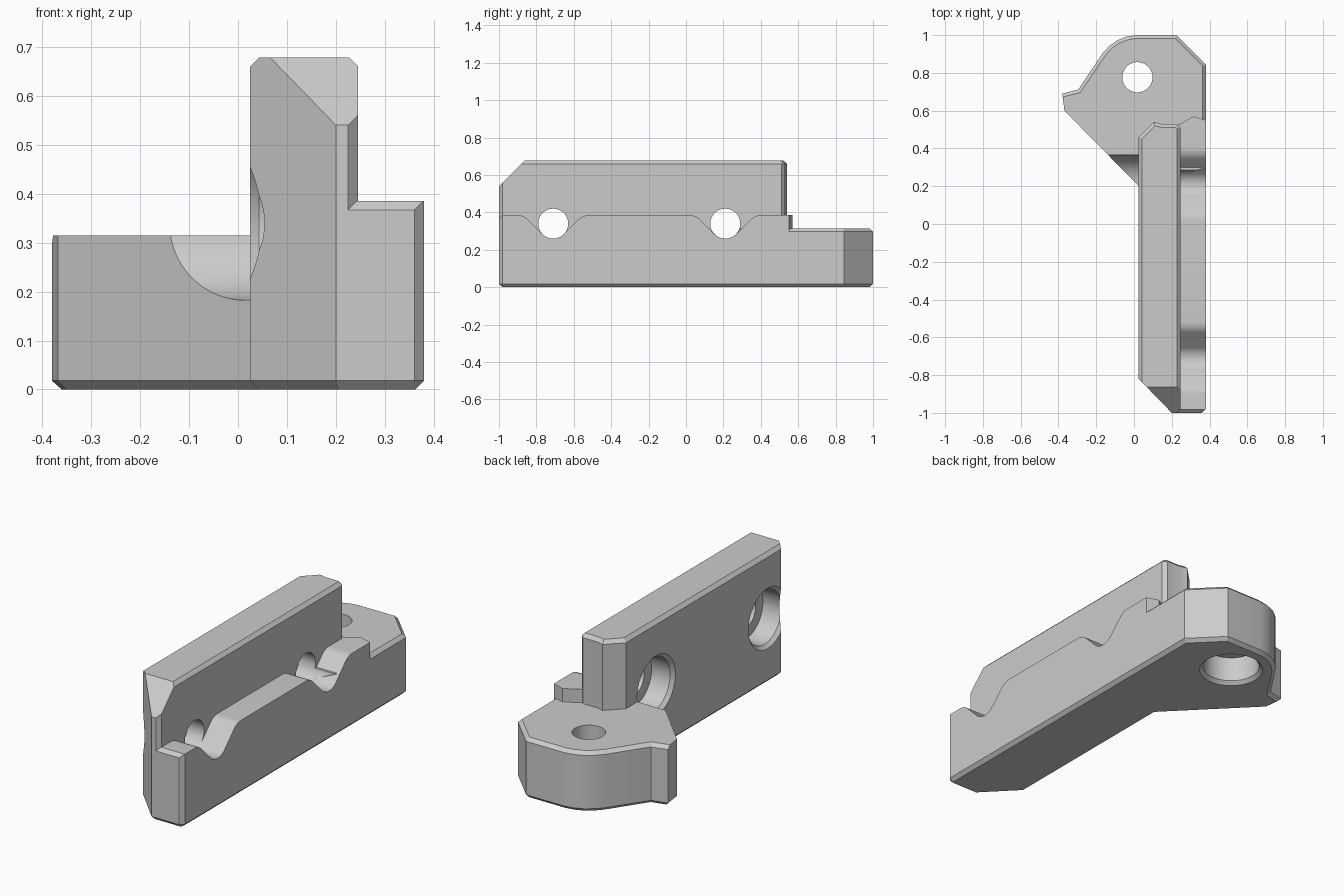
import bpy, bmesh, math
from mathutils import Vector

if "Cube" in bpy.data.objects:
    bpy.data.objects.remove(bpy.data.objects["Cube"])

grey = bpy.data.materials.new("light grey")
grey.diffuse_color = (0.6, 0.6, 0.6, 1)
grey.use_nodes = True
grey.node_tree.nodes["Principled BSDF"].inputs["Base Color"].default_value = grey.diffuse_color


def make(name, rings):
    """Solid through matching rings of 3D points."""
    bm = bmesh.new()
    vs = [[bm.verts.new(p) for p in r] for r in rings]
    n = len(vs[0])
    bm.faces.new(vs[0][::-1])
    bm.faces.new(vs[-1])
    for a, b in zip(vs, vs[1:]):
        for i in range(n):
            j = (i + 1) % n
            bm.faces.new((a[i], a[j], b[j], b[i]))
    bmesh.ops.recalc_face_normals(bm, faces=bm.faces)
    me = bpy.data.meshes.new(name)
    bm.to_mesh(me)
    bm.free()
    me.materials.append(grey)
    ob = bpy.data.objects.new(name, me)
    bpy.context.collection.objects.link(ob)
    return ob


def inset(plan, d, skip=()):
    """Move every edge of a counter-clockwise plan inward, except skipped ones."""
    n, out = len(plan), []
    lines = []
    for i in range(n):
        a, b = Vector(plan[i]), Vector(plan[(i + 1) % n])
        t = (b - a).normalized()
        nrm = Vector((-t.y, t.x))
        lines.append((nrm, nrm.dot(a) + (0 if i in skip else d)))
    for i in range(n):
        (n1, c1), (n2, c2) = lines[i - 1], lines[i]
        det = n1.x * n2.y - n1.y * n2.x
        out.append(((c1 * n2.y - c2 * n1.y) / det, (n1.x * c2 - n2.x * c1) / det))
    return out


def at(plan, z):
    return [(x, y, z) for x, y in plan]


def along_x(name, prof, x0, x1):
    return make(name, [[(x, y, z) for y, z in prof] for x in (x0, x1)])


def combine(target, tool, op):
    m = target.modifiers.new(op.lower(), 'BOOLEAN')
    m.operation, m.object, m.solver = op, tool, 'EXACT'
    bpy.context.view_layer.objects.active = target
    bpy.ops.object.modifier_apply(modifier=m.name)
    bpy.data.objects.remove(tool)


def revolve_cut(target, stations, axis, centre):
    """Cut a stepped round hole; stations are (position on axis, radius)."""
    rings = []
    for p, r in stations:
        ring = []
        for k in range(48):
            a = 2 * math.pi * (k + 0.5) / 48
            u, v = centre[0] + r * math.cos(a), centre[1] + r * math.sin(a)
            ring.append((p, u, v) if axis == 'x' else (u, v, p))
        rings.append(ring)
    combine(target, make("hole_cutter", rings), 'DIFFERENCE')


C = 0.018  # edge chamfer

# Rounded outline of the tab at the back, from the right side round to the left
tab_back = [(0.38, 0.845), (0.225, 1.0), (0.01, 1.0), (-0.04, 0.992), (-0.09, 0.972),
            (-0.13, 0.943), (-0.165, 0.905), (-0.295, 0.712), (-0.38, 0.69), (-0.368, 0.6)]

# Foot covering the whole outline, chamfered underneath
foot_plan = [(0.2, -1), (0.36, -1), (0.38, -0.98)] + tab_back + [(0.025, 0.2), (0.025, -0.82)]
body = make("bracket_body", [at(inset(foot_plan, C), 0), at(foot_plan, C), at(foot_plan, 0.15)])

# Tab with chamfered back edges on top
tab_plan = [(0.38, 0.3)] + tab_back + [(0.025, 0.2), (0.1, 0.2)]
n = len(tab_plan)
tab = make("tab", [at(tab_plan, 0.1), at(tab_plan, 0.315 - C),
                   at(inset(tab_plan, C, (n - 4, n - 3, n - 2, n - 1)), 0.315)])
combine(body, tab, 'UNION')

# Upright wall, sloped at the front top
wall_plan = [(0.2, -1), (0.225, -1), (0.245, -0.98), (0.245, 0.51), (0.225, 0.53),
             (0.145, 0.53), (0.105, 0.54), (0.025, 0.46), (0.025, -0.82)]
wall = make("wall", [at(wall_plan, 0.1), at(wall_plan, 0.678 - C),
                     at(inset(wall_plan, C, (0, 1, 8)), 0.678)])
combine(wall, along_x("slope_cutter", [(-1.1, 0.44), (-0.8, 0.74), (-1.1, 0.74)], -0.5, 0.5),
        'DIFFERENCE')
combine(body, wall, 'UNION')

# Ledge with a rounded dip at each screw hole
SCREWS = (-0.71, 0.21)
HZ, R, TOP, F = 0.34, 0.08, 0.385, 0.08
reach = R * math.sqrt(2) + TOP - HZ  # where the 45 degree flank meets the top
half = []
for k in range(7):
    a = math.radians(45 * k / 6)
    half.append((R * math.sin(a), HZ - R * math.cos(a)))
start = reach + F * math.tan(math.pi / 8)
for k in range(7):
    a = math.radians(45 - 45 * k / 6)
    half.append((start - F * math.sin(a), TOP - F + F * math.cos(a)))
prof = [(0.6, 0.1), (-1, 0.1), (-1, TOP - C), (-1 + C, TOP)]
for yc in SCREWS:
    prof += [(yc - d, z) for d, z in half[:0:-1]] + [(yc + d, z) for d, z in half]
prof += [(0.6, TOP)]
ledge = along_x("ledge", prof, 0.2, 0.4)
ledge_plan = [(0.2, -1), (0.36, -1), (0.38, -0.98), (0.38, 0.55), (0.315, 0.57),
              (0.245, 0.53), (0.2, 0.51)]
combine(ledge, make("ledge_outline", [at(ledge_plan, 0.05), at(ledge_plan, 0.5)]), 'INTERSECT')
combine(body, ledge, 'UNION')

# Screw holes through the wall, counterbored from the left
for yc in SCREWS:
    revolve_cut(body, [(-0.5, 0.158), (0.025, 0.158), (0.043, 0.14), (0.15, 0.14),
                       (0.1501, R), (0.5, R)], 'x', (yc, HZ))

# Screw hole through the tab, counterbored from below
revolve_cut(body, [(-0.1, 0.158), (0, 0.158), (C, 0.14), (0.15, 0.14),
                   (0.1501, R), (0.5, R)], 'z', (0.018, 0.777))

bpy.ops.object.select_all(action='DESELECT')
body.select_set(True)
bpy.context.view_layer.objects.active = body
bpy.ops.object.shade_smooth_by_angle(angle=math.radians(25))
